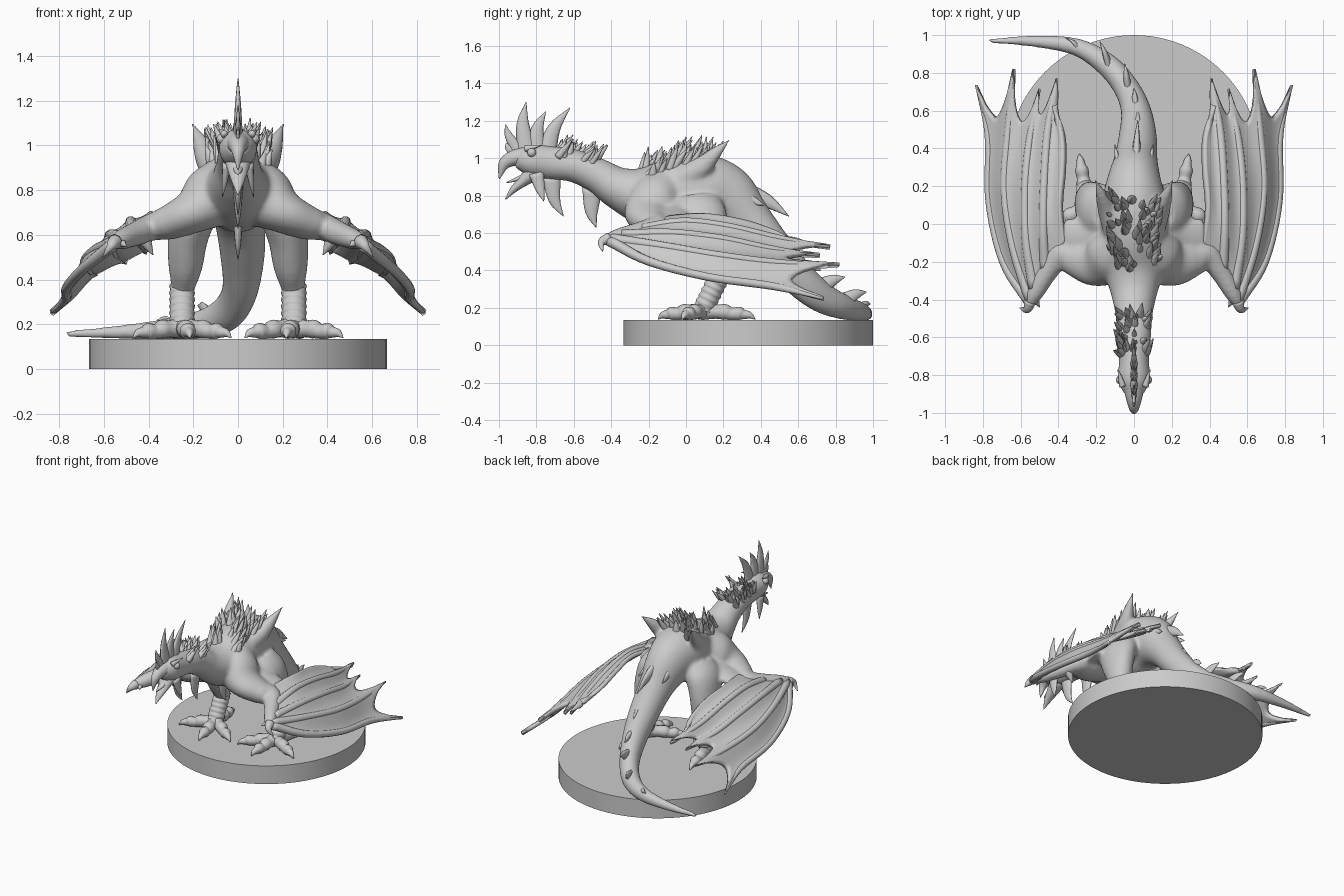
import bpy, bmesh, math, random
from mathutils import Vector

if "Cube" in bpy.data.objects:
    bpy.data.objects.remove(bpy.data.objects["Cube"])

random.seed(4)


def catmull(P, u):
    """Point at parameter u (0..len-1) on a smooth curve through tuples P."""
    n = len(P) - 1
    i = min(int(u), n - 1)
    t = u - i
    out = []
    for k in range(len(P[0])):
        b, c = P[i][k], P[i + 1][k]
        a = P[i - 1][k] if i > 0 else 2 * b - c
        d = P[i + 2][k] if i + 2 <= n else 2 * c - b
        out.append(0.5 * (2 * b + (c - a) * t + (2 * a - 5 * b + 4 * c - d) * t * t
                          + (3 * b - a - 3 * c + d) * t ** 3))
    return out


def tube(bm, pts, n=16, steps=6, ref=(0, 0, 1), flip=1):
    """Smooth tapering tube; points are (x, y, z, side radius[, normal radius])."""
    pts = [(p[0] * flip, *p[1:]) for p in pts]
    pts = [p if len(p) == 5 else (*p, p[3]) for p in pts]
    m = (len(pts) - 1) * steps
    S = [catmull(pts, i / steps) for i in range(m + 1)]
    rings = []
    for i, s in enumerate(S):
        tan = (Vector(S[min(i + 1, m)][:3]) - Vector(S[max(i - 1, 0)][:3])).normalized()
        side = tan.cross(Vector(ref)).normalized()
        nor = side.cross(tan)
        rx, rn = max(s[3], .002), max(s[4], .002)
        rings.append([bm.verts.new(Vector(s[:3]) + side * rx * math.cos(a) + nor * rn * math.sin(a))
                      for a in (2 * math.pi * k / n for k in range(n))])
    for A, B in zip(rings, rings[1:]):
        for k in range(n):
            bm.faces.new((A[k], A[(k + 1) % n], B[(k + 1) % n], B[k]))
    bm.faces.new(rings[0][::-1])
    bm.faces.new(rings[-1])


def spike(bm, a, b, r, flat=1.0, bend=(0, 0, 0), n=8):
    """Horn from a to b; flat < 1 makes a blade that is thin in x."""
    a, b = Vector(a), Vector(b)
    mid = a.lerp(b, .5) + Vector(bend)
    tube(bm, [(*a, r, r * flat), (*mid, r * .62, r * .62 * flat), (*b, .002)], n, 4, (1, 0, 0))


def finish(name, bm, mirror=False, thick=0, fuse=0):
    bmesh.ops.recalc_face_normals(bm, faces=bm.faces)
    me = bpy.data.meshes.new(name)
    bm.to_mesh(me)
    bm.free()
    ob = bpy.data.objects.new(name, me)
    bpy.context.collection.objects.link(ob)
    for p in me.polygons:
        p.use_smooth = True
    if thick:
        mod = ob.modifiers.new("thickness", 'SOLIDIFY')
        mod.thickness, mod.offset = thick, 0
    if fuse:
        mod = ob.modifiers.new("fuse", 'REMESH')
        mod.mode, mod.voxel_size, mod.use_smooth_shade = 'VOXEL', fuse, True
        mod = ob.modifiers.new("blend", 'SMOOTH')
        mod.factor, mod.iterations = .5, 14
    if mirror:
        ob.modifiers.new("mirror", 'MIRROR').use_mirror_merge = False
    return ob


# Round base
bpy.ops.mesh.primitive_cylinder_add(vertices=96, radius=.667, depth=.135, location=(0, .333, .0675))
bpy.context.object.name = "base"
bpy.ops.object.shade_smooth_by_angle()

# Body: neck-to-tail spine, arms, thighs and shoulder horns fused into one skin
spine = [(0, -.91, 1.0, .045, .05), (0, -.83, .99, .085, .085), (0, -.72, .975, .08, .09),
         (0, -.6, .96, .09, .088), (0, -.47, .905, .1, .095), (0, -.36, .84, .125, .115),
         (0, -.22, .8, .165, .16), (0, -.05, .81, .175, .2), (0, .1, .825, .175, .195),
         (0, .22, .78, .145, .175), (.01, .34, .665, .115, .125), (.02, .47, .51, .1, .105),
         (.01, .6, .36, .08, .095), (-.04, .72, .26, .068, .085), (-.14, .84, .205, .062, .068),
         (-.3, .935, .18, .047, .05), (-.52, .967, .165, .032, .032), (-.77, .97, .157, .012, .015)]
bm = bmesh.new()
tube(bm, spine, 32, 6)
for s in (-1, 1):
    tube(bm, [(.03, -.1, .84, .13), (.12, -.17, .765, .14, .14), (.21, -.2, .7, .13, .098),
              (.31, -.18, .655, .1, .078), (.385, -.16, .635, .07, .062), (.455, -.25, .605, .055),
              (.52, -.36, .58, .046), (.555, -.425, .565, .03)], 20, flip=s)
    # web of skin between flank and elbow
    tube(bm, [(.1, -.03, .78, .13, .06), (.22, -.06, .71, .1, .05), (.37, -.06, .665, .09, .03)], 16, flip=s)
    tube(bm, [(.14, .06, .77, .08, .13), (.195, .07, .69, .1, .15), (.225, .1, .58, .09, .13),
              (.235, .13, .46, .077, .095), (.245, .165, .37, .055, .06), (.248, .18, .32, .045)],
         20, 6, (0, 1, 0), s)
    tube(bm, [(.09, -.02, .89, .08, .08), (.14, .08, .95, .055, .06), (.175, .16, 1.03, .03, .035),
              (.205, .235, 1.1, .006)], 12, flip=s)
finish("body", bm, fuse=.011)

# Beak and tongue
bm = bmesh.new()
tube(bm, [(0, -.85, 1.01, .06, .055), (0, -.925, 1.0, .042, .042), (0, -.975, .965, .026, .03),
          (0, -.998, .89, .003)])
tube(bm, [(0, -.81, .93, .06, .05), (0, -.88, .87, .04, .028), (0, -.925, .83, .025, .018),
          (0, -.965, .78, .003)])
tube(bm, [(0, -.83, .92, .025, .015), (0, -.9, .89, .02, .012), (0, -.96, .87, .003)])
finish("beak", bm)

# Comb of curved blades on the head
bm = bmesh.new()
for a, b, r in [((-.92, 1.02), (-.95, 1.08), .025), ((-.89, 1.03), (-.965, 1.18), .035),
                ((-.85, 1.03), (-.855, 1.3), .055), ((-.8, 1.03), (-.75, 1.25), .055),
                ((-.75, 1.02), (-.62, 1.27), .055)]:
    spike(bm, (0, *a), (0, *b), r, .4, (0, -.02, .015))
finish("comb", bm)

# Wattles under throat, chest and belly
bm = bmesh.new()
for a, b, r in [((0, -.72, .9), (0, -.655, .69), .05), ((0, -.5, .84), (0, -.48, .63), .055),
                ((0, -.18, .68), (0, -.14, .49), .05)]:
    spike(bm, a, b, r, .45, (0, -.015, -.02), 12)
for s in (-1, 1):
    spike(bm, (s * .05, -.8, .92), (s * .07, -.76, .77), .04, .5, (0, 0, -.01), 12)
finish("wattles", bm)

# Eyes with brow horns
bm = bmesh.new()
g = bmesh.ops.create_uvsphere(bm, u_segments=16, v_segments=10, radius=.024)
bmesh.ops.translate(bm, verts=g['verts'], vec=(.072, -.825, 1.03))
spike(bm, (.06, -.86, 1.05), (.085, -.77, 1.07), .018)
finish("eyes", bm, True)

# Bristling ruff on neck and back, leaning backwards and outwards
bm = bmesh.new()
for i in range(45):
    x, y = random.uniform(-.07, .07), random.uniform(-.7, -.47)
    z = 1.04 - .24 * (y + .72) - 6 * x * x
    spike(bm, (x, y, z), (x * 1.6, y + random.uniform(.01, .08), z + random.uniform(.06, .1)),
          random.uniform(.018, .026), n=8)
finish("neck_spikes", bm)
bm = bmesh.new()
for i in range(60):
    x, y = random.uniform(-.12, .12), random.uniform(-.24, .13)
    z = .92 + .08 * min(1, (y + .24) / .2) - 4 * x * x
    spike(bm, (x, y, z), (x * 1.3, y + random.uniform(0, .08), z + random.uniform(.08, .14)),
          random.uniform(.02, .03), n=8)
finish("back_spikes", bm)

# Blades lying back along the tail ridge
bm = bmesh.new()
for a, b, r in [((.01, .3, .82), (.02, .55, .69), .06), ((.02, .47, .57), (.02, .6, .5), .05),
                ((.01, .6, .41), (0, .72, .4), .05), ((-.03, .7, .3), (-.05, .85, .365), .05),
                ((-.13, .83, .23), (-.18, .965, .285), .045), ((-.28, .92, .19), (-.36, .985, .22), .03)]:
    spike(bm, a, b, r, .5, (0, .01, .015))
for s in (-1, 1):
    spike(bm, (s * .08, .28, .8), (s * .1, .42, .75), .045, .5)
finish("tail_blades", bm)

# Hooked thumb claws and elbow spur
bm = bmesh.new()
spike(bm, (.55, -.41, .57), (.605, -.445, .5), .034, 1, (-.01, -.025, .015), 10)
spike(bm, (.53, -.39, .57), (.5, -.44, .55), .025)
spike(bm, (.42, -.2, .58), (.38, -.2, .51), .03)
finish("wing_claws", bm, True)

# Wings: finger rails from the wrist, then a scalloped membrane lofted across them
rails = [[(.555, -.41, .56), (.69, -.2, .45), (.765, .12, .365), (.77, .47, .315), (.835, .735, .25)],
         [(.55, -.4, .57), (.64, -.12, .53), (.685, .18, .48), (.665, .5, .44), (.635, .82, .43)],
         [(.53, -.34, .59), (.57, -.08, .6), (.575, .19, .57), (.55, .45, .515), (.5, .715, .48)],
         [(.47, -.24, .62), (.48, -.02, .66), (.475, .22, .635), (.455, .5, .57), (.41, .77, .525)],
         [(.36, -.1, .68), (.385, .1, .695), (.37, .3, .665), (.375, .47, .61), (.44, .62, .55)]]
bm = bmesh.new()
rows, per, grid = 28, 10, []
for c in range(4 * per + 1):
    s = c / per
    f = max(math.sin(math.pi * (s % 1)), 0)
    cross = [catmull([r[k] for r in rails], s) for k in range(5)]
    end = 1 - (.19, .19, .15, .05)[min(int(s), 3)] * f ** .5
    col = []
    for j in range(rows + 1):
        t = end * j / rows
        x, y, z = catmull(cross, 4 * t)
        col.append(bm.verts.new((x, y, z - .02 * f * math.sin(math.pi * min(t, .6)))))
    grid.append(col)
for A, B in zip(grid, grid[1:]):
    for j in range(rows):
        bm.faces.new((A[j], B[j], B[j + 1], A[j + 1]))
finish("wing_membrane", bm, True, .03)
bm = bmesh.new()
for r in rails[:4]:
    tube(bm, [(*p, w) for p, w in zip(r, (.03, .024, .022, .021, .006))], 10)
finish("wing_fingers", bm, True)

# Ringed shins
bm = bmesh.new()
tube(bm, [(.25, .18 - .09 * i / 12, .37 - .18 * i / 12, .058 - .005 * (i % 2)) for i in range(13)],
     18, 3, (0, 1, 0))
finish("shins", bm, True)

# Feet: four knuckled toes with claws
bm = bmesh.new()
c = Vector((.245, .09, .18))
for tip in [(.03, -.05), (.215, -.15), (.47, -.02), (.29, .37)]:
    at = lambda f, z, r: (c.x + (tip[0] - c.x) * f, c.y + (tip[1] - c.y) * f, z, r)
    tube(bm, [at(0, .185, .05), at(.25, .18, .038), at(.42, .178, .042), at(.55, .168, .033),
              at(.7, .17, .036), at(.78, .165, .026), at(.9, .16, .018), at(1, .139, .002)], 12, 4)
finish("feet", bm, True)
